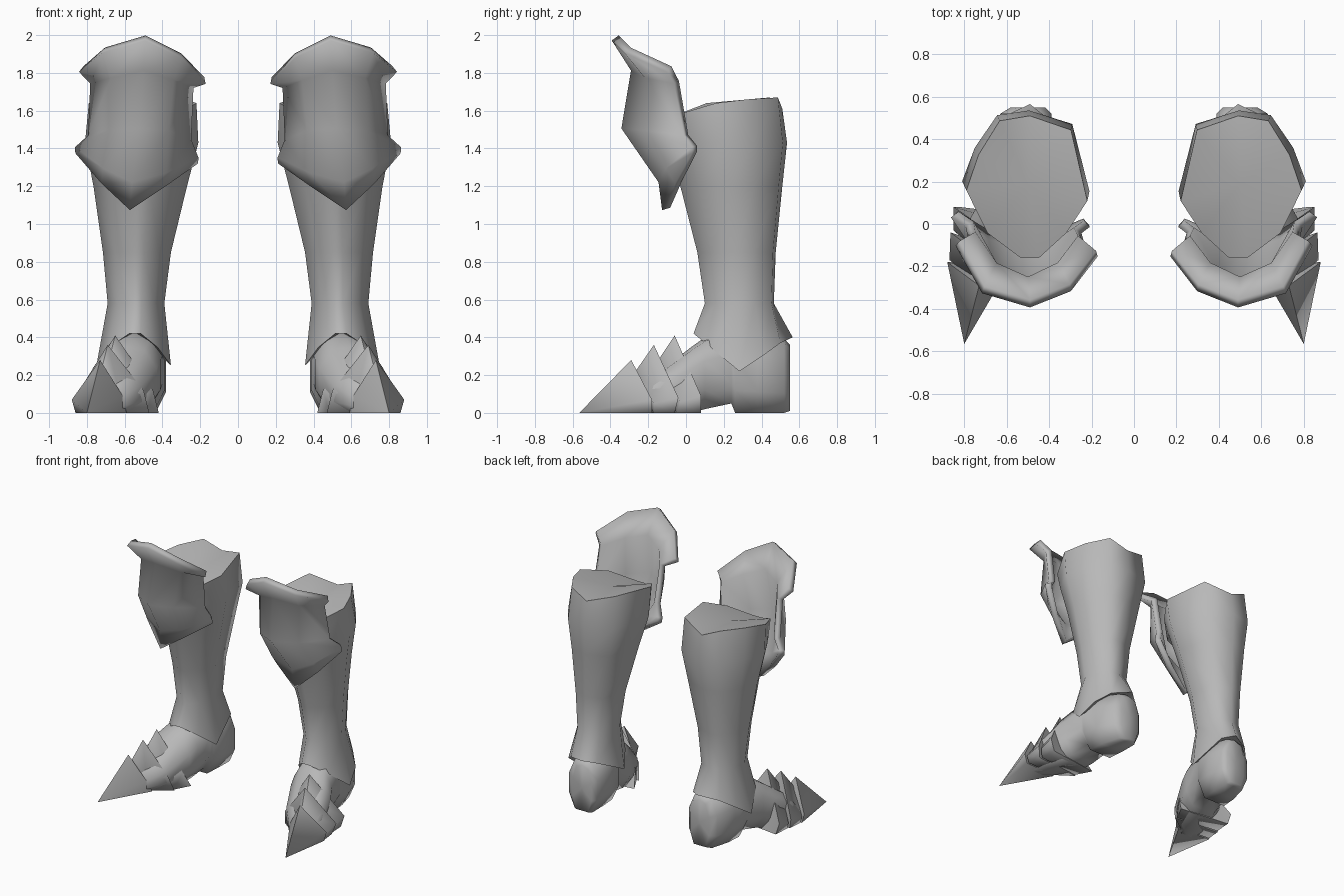
import bpy
import bmesh
from math import cos, sin, pi, radians
from mathutils import Vector

cube = bpy.data.objects.get("Cube")
if cube:
    bpy.data.objects.remove(cube)

steel = bpy.data.materials.new("grey_steel")
steel.use_nodes = True
steel.diffuse_color = (0.48, 0.48, 0.48, 1)
steel.node_tree.nodes["Principled BSDF"].inputs["Base Color"].default_value = (0.48, 0.48, 0.48, 1)


def finish(name, bm, side, angle, thickness=0):
    """Mirror to the wanted side, make the object and shade it."""
    for v in bm.verts:
        v.co.x *= side
    bmesh.ops.recalc_face_normals(bm, faces=bm.faces)
    mesh = bpy.data.meshes.new(name)
    bm.to_mesh(mesh)
    bm.free()
    mesh.materials.append(steel)
    obj = bpy.data.objects.new(name, mesh)
    bpy.context.collection.objects.link(obj)
    bpy.ops.object.select_all(action="DESELECT")
    obj.select_set(True)
    bpy.context.view_layer.objects.active = obj
    if thickness:
        shell = obj.modifiers.new("Shell", "SOLIDIFY")
        shell.thickness = thickness
        shell.offset = 0
        bpy.ops.object.modifier_apply(modifier=shell.name)
    bpy.ops.object.shade_smooth_by_angle(angle=radians(angle))


def skin(rows, closed, caps=()):
    """Join rows of points with quads; caps are centre points for both ends."""
    bm = bmesh.new()
    grid = [[bm.verts.new(p) for p in row] for row in rows]
    n = len(grid[0])
    for a, b in zip(grid, grid[1:]):
        for i in range(n if closed else n - 1):
            j = (i + 1) % n
            bm.faces.new((a[i], a[j], b[j], b[i]))
    for ring, centre in zip((grid[0], grid[-1]), caps):
        hub = bm.verts.new(centre)
        for i in range(n):
            bm.faces.new((ring[i], ring[(i + 1) % n], hub))
    return bm


# Calf outline, as a unit shape starting at the back
CALF = [(-.05, 1), (.45, .93), (.8, .45), (1, -.05), (.65, -.65),
        (.1, -1), (-.2, -1), (-.65, -.65), (-1, -.2), (-.73, .8)]
RIM_Z = [1.61, 1.67, 1.66, 1.64, 1.58, 1.5, 1.5, 1.58, 1.64, 1.67]
# Greave levels: height, x range, y range
GREAVE = [(1.43, .21, .81, -.1, .535), (1.2, .27, .765, -.03, .51),
          (.85, .355, .715, .06, .475), (.58, .39, .69, .1, .465)]


def calf_ring(x0, x1, y0, y1, height):
    ring = []
    for i, (u, v) in enumerate(CALF):
        ring.append(((x0 + x1) / 2 + u * (x1 - x0) / 2,
                     (y0 + y1) / 2 + v * (y1 - y0) / 2, height(i, v)))
    return ring


def greave(side, label):
    rows = [calf_ring(.22, .79, -.16, .51, lambda i, v: RIM_Z[i])]
    for z, *box in GREAVE:
        rows.append(calf_ring(*box, lambda i, v, z=z: z))
    # flared ankle cuff, dipping at the sides and pointed at the back
    cuff = calf_ring(.355, .755, .04, .55, lambda i, v: .21 + .21 * abs(v))
    cuff[:2] = [(.49, .565, .4), (.63, .5, .37)]
    rows.append(cuff)
    bm = skin(rows, True, [(.5, .19, 1.6), (.55, .3, .42)])
    finish(label + "_greave", bm, side, 80)


# Knee guard, from flared top edge to pointed bottom, inner edge to outer edge
KNEE = [
    [(.175, -.14, 1.76), (.3, -.3, 1.89), (.49, -.375, 1.985), (.71, -.31, 1.92), (.83, -.09, 1.82)],
    [(.25, -.07, 1.73), (.35, -.2, 1.77), (.5, -.27, 1.82), (.66, -.2, 1.78), (.765, -.05, 1.75)],
    [(.265, -.03, 1.45), (.38, -.24, 1.5), (.52, -.32, 1.51), (.67, -.22, 1.5), (.775, 0, 1.47)],
    [(.225, 0, 1.36), (.39, -.11, 1.28), (.56, -.125, 1.23), (.7, -.09, 1.3), (.845, .045, 1.41)],
    [(.225, .01, 1.33), (.39, -.06, 1.21), (.57, -.105, 1.08), (.71, -.04, 1.22), (.845, .045, 1.38)],
]

# Foot sections: y, centre x, half width, bottom, top
FOOT = [(.55, .5, .08, .01, .36), (.52, .51, .12, 0, .39), (.38, .53, .15, 0, .42),
        (.26, .54, .15, 0, .44), (.24, .55, .15, .05, .44), (.1, .57, .16, .02, .4),
        (.03, .6, .17, 0, .35), (-.14, .66, .15, 0, .22), (-.24, .7, .1, 0, .14)]


def foot(side, label):
    rows = []
    for y, x, w, z0, z1 in FOOT:
        ring = []
        for i in range(10):
            a = 2 * pi * i / 10 + pi / 10
            u, v = cos(a), sin(a)
            # flattened sole, rounded top
            h = max(-1, min(1, v * (1.5 if v < 0 else 1.1)))
            ring.append((x + w * u / cos(pi / 10), y, (z0 + z1) / 2 + h * (z1 - z0) / 2))
        rows.append(ring)
    ends = [(s[1], s[0], (s[3] + s[4]) / 2) for s in (FOOT[0], FOOT[-1])]
    finish(label + "_foot", skin(rows, True, ends), side, 75)


# Sabaton plates: rear edge from inner base over the ridge to outer base
TOE_TIP = (.8, -.565, 0)
PLATES = {
    "toe_cap": [(.59, -.2, 0), (.61, -.24, .09), (.73, -.29, .28), (.88, -.18, .07), (.86, -.18, 0)],
    "front_lame": [(.47, -.1, 0), (.5, -.14, .12), (.69, -.17, .36), (.865, -.04, .08), (.84, -.06, 0)],
    "rear_lame": [(.42, .03, 0), (.45, -.03, .12), (.65, -.06, .41), (.85, .08, .09), (.82, .08, 0)],
}


def sabaton(side, label):
    """Each plate starts tucked inside the rear edge of the one before."""
    previous = None
    for part, edge in PLATES.items():
        middle = sum((Vector(p) for p in edge), Vector()) / 5
        rows, front = [edge], TOE_TIP
        if previous:
            front = sum((Vector(p) for p in previous), Vector()) / 5
            tucked = [(front.x + (x - front.x) * .93, y + .01, z * .72) for x, y, z in previous]
            rows.insert(0, tucked)
        finish(label + "_" + part, skin(rows, True, [front, middle]), side, 85)
        previous = edge


for side, label in ((1, "left"), (-1, "right")):
    greave(side, label)
    foot(side, label)
    sabaton(side, label)
    finish(label + "_knee_guard", skin(KNEE, False), side, 100, .045)
